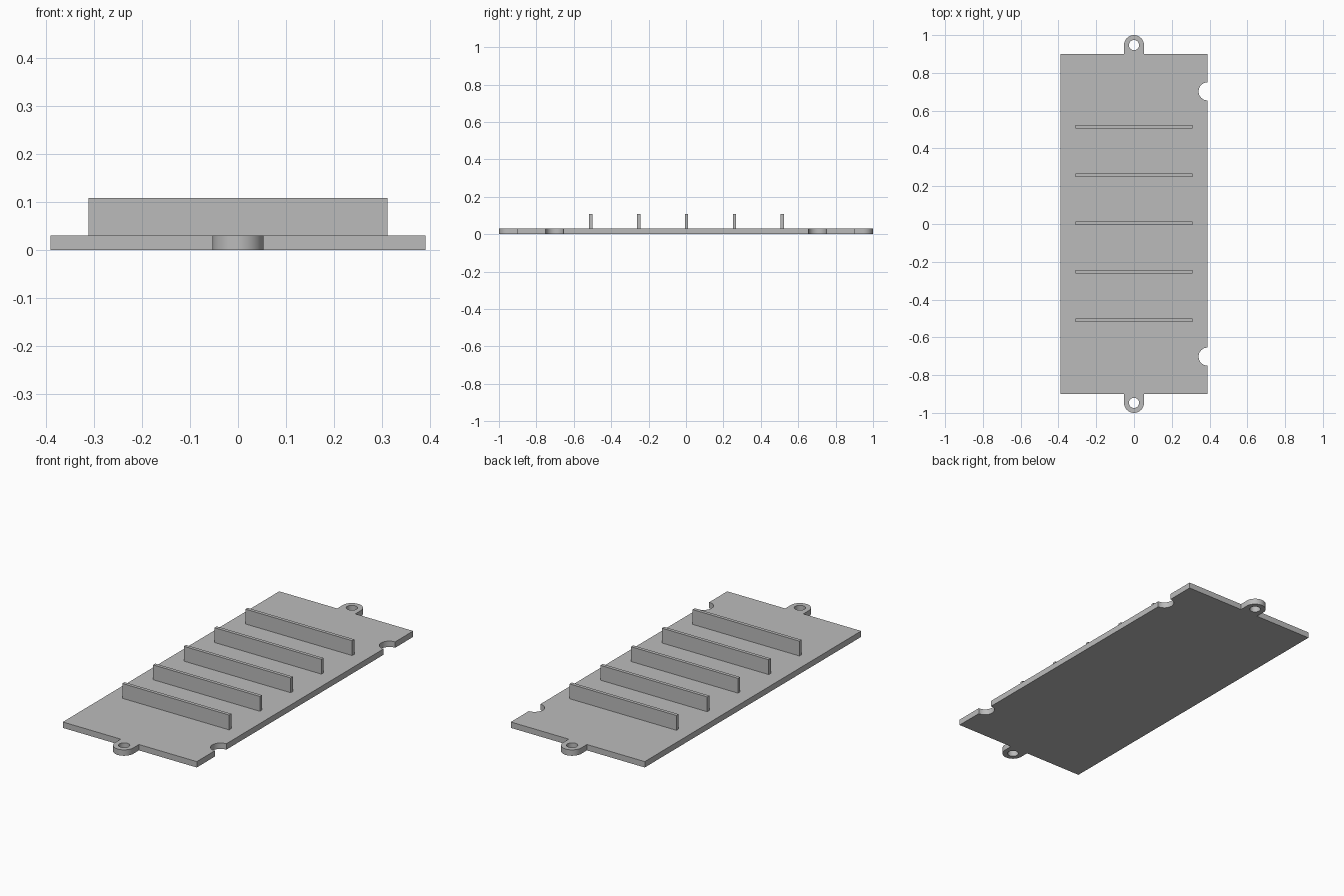
import bpy, bmesh
from math import pi, cos, sin

cube = bpy.data.objects.get("Cube")
if cube:
    bpy.data.objects.remove(cube, do_unlink=True)

HALF_X, HALF_Y, THICK = 0.39, 0.90, 0.031
TAB_R, TAB_Y, HOLE_R = 0.053, 0.947, 0.027
NOTCH_R, NOTCH_Y = 0.048, 0.702
RIB_X, RIB_THICK, RIB_TOP, PITCH = 0.311, 0.018, 0.109, 0.256

grey = bpy.data.materials.new("plain grey")
grey.use_nodes = True
colour = (0.5, 0.5, 0.5, 1)
grey.diffuse_color = colour
grey.node_tree.nodes["Principled BSDF"].inputs["Base Color"].default_value = colour


def arc(cx, cy, r, start, end, n=24):
    """Points along an arc, both ends included."""
    steps = [start + (end - start) * i / n for i in range(n + 1)]
    return [(cx + r * cos(a), cy + r * sin(a)) for a in steps]


def flat_plate(name, loops, z0, z1):
    """Fill closed outlines (inner ones become holes) and extrude them."""
    curve = bpy.data.curves.new(name + "_outline", "CURVE")
    curve.dimensions, curve.fill_mode = "2D", "BOTH"
    curve.extrude = (z1 - z0) / 2
    for pts in loops:
        spline = curve.splines.new("POLY")
        spline.points.add(len(pts) - 1)
        for p, (x, y) in zip(spline.points, pts):
            p.co = (x, y, 0, 1)
        spline.use_cyclic_u = True
    helper = bpy.data.objects.new(name + "_outline", curve)
    bpy.context.collection.objects.link(helper)
    mesh = bpy.data.meshes.new_from_object(
        helper.evaluated_get(bpy.context.evaluated_depsgraph_get()))
    bpy.data.objects.remove(helper, do_unlink=True)

    bm = bmesh.new()
    bm.from_mesh(mesh)
    bmesh.ops.remove_doubles(bm, verts=bm.verts, dist=1e-5)
    bmesh.ops.translate(bm, verts=bm.verts, vec=(0, 0, (z0 + z1) / 2))
    bmesh.ops.dissolve_limit(bm, angle_limit=0.01, verts=bm.verts, edges=bm.edges)
    bmesh.ops.recalc_face_normals(bm, faces=bm.faces)
    bm.to_mesh(mesh)
    bm.free()
    mesh.materials.clear()
    mesh.materials.append(grey)
    obj = bpy.data.objects.new(name, mesh)
    bpy.context.collection.objects.link(obj)
    return obj


# Base plate: rounded tabs at both ends, half-round notches on the left edge
outline = [(HALF_X, -HALF_Y)]
for y in (-NOTCH_Y, NOTCH_Y):
    outline += arc(HALF_X, y, NOTCH_R, 1.5 * pi, 0.5 * pi)
outline += [(HALF_X, HALF_Y), (TAB_R, HALF_Y)]
outline += arc(0, TAB_Y, TAB_R, 0, pi)
outline += [(-TAB_R, HALF_Y), (-HALF_X, HALF_Y), (-HALF_X, -HALF_Y), (-TAB_R, -HALF_Y)]
outline += arc(0, -TAB_Y, TAB_R, pi, 2 * pi)
outline.append((TAB_R, -HALF_Y))
holes = [arc(0, s * TAB_Y, HOLE_R, 0, 2 * pi, 32)[:-1] for s in (-1, 1)]
plate = flat_plate("base_plate", [outline] + holes, 0, THICK)

bpy.ops.object.select_all(action="DESELECT")
plate.select_set(True)
bpy.context.view_layer.objects.active = plate
bpy.ops.object.shade_smooth_by_angle(angle=pi / 6)

# Five upright cross ribs
for i in range(-2, 3):
    bpy.ops.mesh.primitive_cube_add(size=1, location=(0, i * PITCH + 0.003, (THICK + RIB_TOP) / 2))
    rib = bpy.context.object
    rib.name = f"cross_rib_{i + 3}"
    rib.scale = (2 * RIB_X, RIB_THICK, RIB_TOP - THICK)
    rib.data.materials.append(grey)
